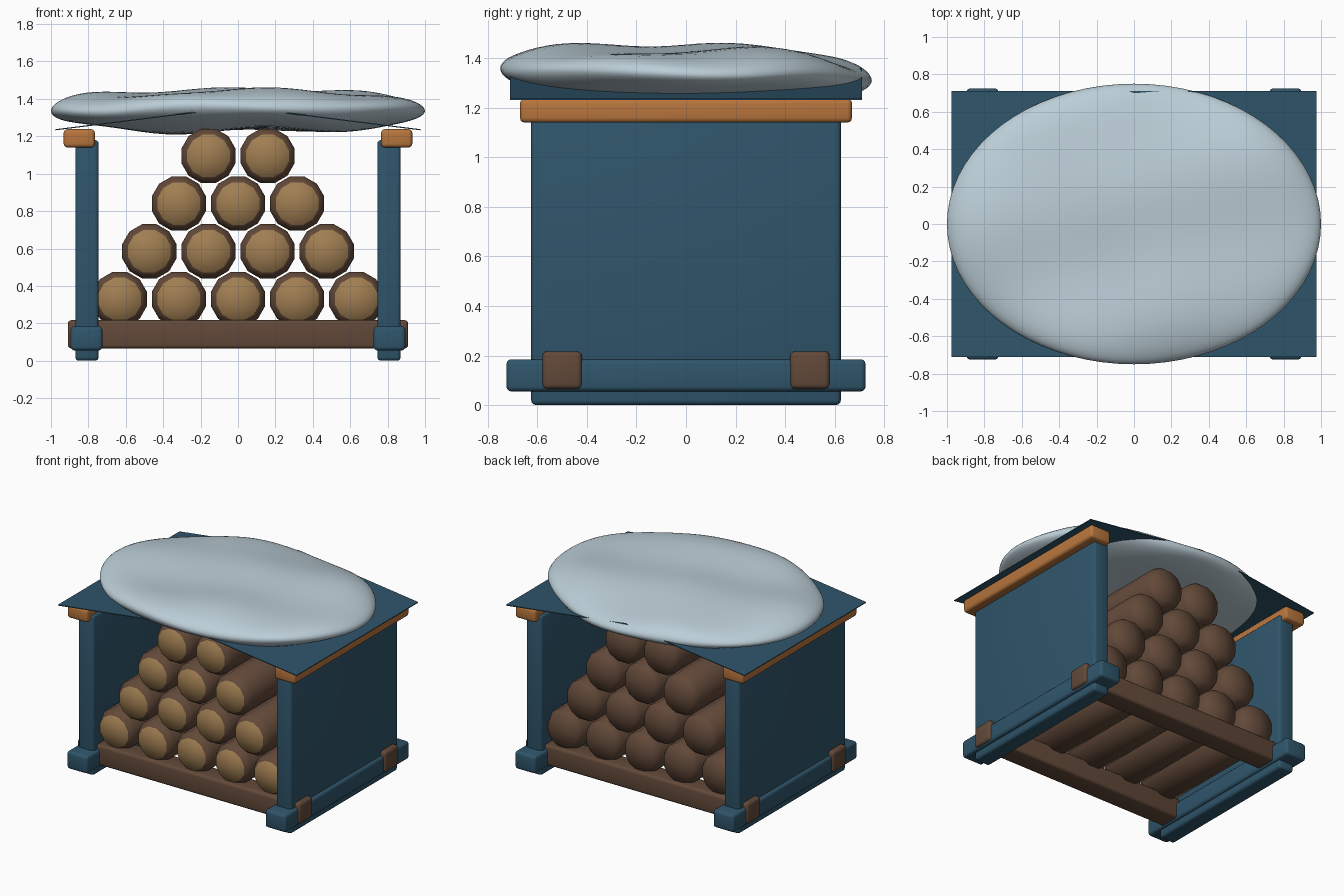
import bpy, bmesh, math

if "Cube" in bpy.data.objects:
    bpy.data.objects.remove(bpy.data.objects["Cube"])


def srgb(name, r, g, b):
    lin = [((c / 255 + 0.055) / 1.055) ** 2.4 for c in (r, g, b)]
    m = bpy.data.materials.new(name)
    m.diffuse_color = (*lin, 1)
    m.use_nodes = True
    m.node_tree.nodes["Principled BSDF"].inputs["Base Color"].default_value = m.diffuse_color
    return m


BLUE = srgb("blue_paint", 47, 85, 107)
ORANGE = srgb("orange_wood", 184, 117, 61)
BROWN = srgb("brown_bark", 98, 73, 57)
TAN = srgb("tan_cut_wood", 160, 126, 82)
SNOW = srgb("pale_snow", 188, 206, 215)


def finish(name, bm, mats, smooth=False):
    bmesh.ops.recalc_face_normals(bm, faces=bm.faces)
    me = bpy.data.meshes.new(name)
    bm.to_mesh(me)
    bm.free()
    for m in mats:
        me.materials.append(m)
    for p in me.polygons:
        p.use_smooth = smooth
    ob = bpy.data.objects.new(name, me)
    bpy.context.collection.objects.link(ob)
    return ob


def box(name, lo, hi, mat, bevel=0.02):
    bm = bmesh.new()
    bmesh.ops.create_cube(bm, size=1)
    for v in bm.verts:
        v.co = [(a + b) / 2 + c * (b - a) for a, b, c in zip(lo, hi, v.co)]
    bmesh.ops.bevel(bm, geom=bm.edges[:], offset=bevel, segments=3,
                    profile=0.5, affect='EDGES')
    ob = finish(name, bm, [mat])
    bpy.context.view_layer.objects.active = ob
    ob.select_set(True)
    bpy.ops.object.shade_smooth_by_angle(angle=math.radians(35))
    ob.select_set(False)


# Side walls with foot rails and top rails
for s, side in ((-1, "left"), (1, "right")):
    def span(a, b):
        return sorted((s * a, s * b))
    for part, xs, y, z0, z1, mat in (
            ("wall", (0.745, 0.87), 0.625, 0.005, 1.18, BLUE),
            ("foot_rail", (0.725, 0.895), 0.725, 0.055, 0.185, BLUE),
            ("top_rail", (0.765, 0.932), 0.67, 1.14, 1.238, ORANGE)):
        x0, x1 = span(*xs)
        box(f"{side}_{part}", (x0, -y, 0 if part == "wall" else z0),
            (x1, y, z1), mat)

# Floor beams
for y, n in ((-0.5, "front"), (0.5, "back")):
    box(f"{n}_floor_beam", (-0.91, y - 0.08, 0.065),
        (0.91, y + 0.08, 0.217), BROWN)


# Stacked logs: lathed profile along y, front end is cut wood
def log(name, x, z, n=12):
    bm = bmesh.new()
    rings = []
    for r, y in ((0.118, -0.545), (0.15, -0.50), (0.15, 0.50), (0.118, 0.545)):
        ring = []
        for i in range(n):
            a = 2 * math.pi * (i + 0.5) / n
            ring.append(bm.verts.new((x + r * math.cos(a), y, z + r * math.sin(a))))
        rings.append(ring)
    tips = [bm.verts.new((x, y, z)) for y in (-0.565, 0.565)]
    for i in range(n):
        j = (i + 1) % n
        for a, b in zip(rings, rings[1:]):
            bm.faces.new((a[i], a[j], b[j], b[i]))
        bm.faces.new((rings[0][i], rings[0][j], tips[0])).material_index = 1
        bm.faces.new((rings[-1][i], rings[-1][j], tips[1]))
    finish(name, bm, [BROWN, TAN], True)


for row, count in enumerate((5, 4, 3, 2)):
    for k in range(count):
        log(f"log_{row + 1}_{k + 1}", 0.316 * (k - (count - 1) / 2), 0.33 + 0.255 * row)

# Thin gabled roof sheet
bm = bmesh.new()
rows = []
for x, z in ((-0.975, 1.238), (0, 1.36), (0.975, 1.238)):
    rows.append([bm.verts.new((x, y, z + dz))
                 for y, dz in ((-0.71, 0), (0.71, 0), (0.71, -0.006), (-0.71, -0.006))])
for a, b in zip(rows, rows[1:]):
    for i in range(4):
        j = (i + 1) % 4
        bm.faces.new((a[i], a[j], b[j], b[i]))
bm.faces.new(rows[0])
bm.faces.new(rows[-1])
finish("roof_sheet", bm, [BLUE])

# Snow blanket: flattened rounded blob with soft waves
bm = bmesh.new()
bmesh.ops.create_uvsphere(bm, u_segments=72, v_segments=40, radius=1)
for v in bm.verts:
    ux, uy, uz = v.co
    r = min(1, math.hypot(ux, uy))
    h = math.sqrt(max(0, 1 - r ** 4))
    x, y = ux, uy * 0.75
    mid = 1.335 + r * r * (0.012 * x - 0.03 * y)
    if uz > 0:
        z = mid + h * (0.108 + 0.012 * math.cos(7 * x + 3 * y) + 0.01 * math.sin(8 * y - 2 * x))
    else:
        z = mid - h * (0.108 - 0.014 * math.cos(7.4 * (x - 0.1) + y))
    z += 0.012 * r * math.sin(5 * x - 4 * y)
    v.co = (x, y, z)
finish("snow_blanket", bm, [SNOW], True)
